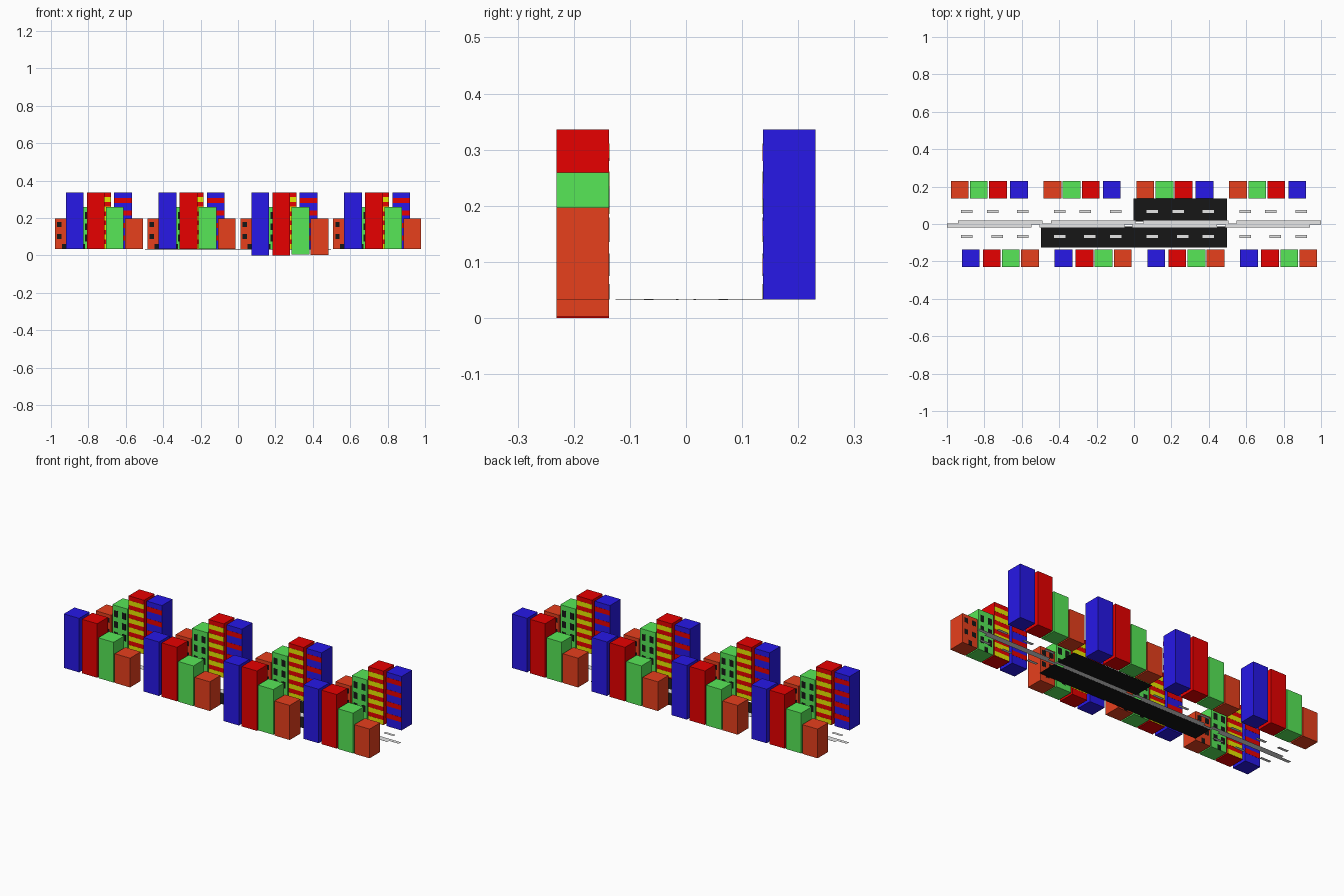
import bpy, bmesh

if "Cube" in bpy.data.objects:
    bpy.data.objects.remove(bpy.data.objects["Cube"])


def material(name, r, g, b):
    m = bpy.data.materials.new(name)
    m.diffuse_color = (r, g, b, 1)
    m.use_nodes = True
    m.node_tree.nodes["Principled BSDF"].inputs["Base Color"].default_value = m.diffuse_color
    return m


MATS = {
    "orange": material("brick orange", 0.8, 0.05, 0.012),
    "green": material("leaf green", 0.095, 0.8, 0.095),
    "red": material("bright red", 0.8, 0.0, 0.0),
    "blue": material("deep blue", 0.02, 0.009, 0.8),
    "yellow": material("yellow", 0.8, 0.8, 0.0),
    "black": material("asphalt black", 0.008, 0.008, 0.008),
    "grey": material("light grey", 0.8, 0.8, 0.8),
}


def build(name, boxes, cx, side):
    """Boxes (colour, x0, x1, y0, y1, z0, z1) in a tile; side -1 turns them by 180 degrees."""
    mesh = bpy.data.meshes.new(name)
    used = list(dict.fromkeys(b[0] for b in boxes))
    for c in used:
        mesh.materials.append(MATS[c])
    bm = bmesh.new()
    for c, x0, x1, y0, y1, z0, z1 in boxes:
        verts = bmesh.ops.create_cube(bm, size=1)["verts"]
        for v in verts:
            v.co = (cx + side * (x0 + (v.co.x + 0.5) * (x1 - x0)),
                    side * (y0 + (v.co.y + 0.5) * (y1 - y0)),
                    z0 + (v.co.z + 0.5) * (z1 - z0))
        for f in {f for v in verts for f in v.link_faces}:
            f.material_index = used.index(c)
    bm.to_mesh(mesh)
    bm.free()
    obj = bpy.data.objects.new(name, mesh)
    bpy.context.collection.objects.link(obj)


W, Y0, Y1 = 0.095, 0.137, 0.231      # building width, street face and back face
G = 0.033                            # street level
PERIOD = 0.496
COLS = ((0.011, 0.035), (0.060, 0.084))


def plate(c, x, a, b, z0, z1):
    """Thin painted plate on the street face."""
    return (c, x + a, x + b, Y0 - 0.0007, Y0 + 0.0003, z0, z1)


def windows(x, rows, h):
    out = [plate("black", x, a, b, z, z + h) for z in rows for a, b in COLS]
    return out + [plate("black", x, 0.037, 0.059, G, G + 0.028)]   # door


def stripes(c, x, first, step, n, h):
    return [plate(c, x, 0, W, first + i * step, first + i * step + h) for i in range(n)]


# name, colour, x start, roof height, lowered base, facade details
BUILDINGS = [
    ("low_house", "orange", -0.235, 0.197, 0.003,
     windows(-0.235, (0.088, 0.152), 0.027)),
    ("town_house", "green", -0.133, 0.259, 0.005,
     windows(-0.133, (0.075, 0.135, 0.195), 0.036)),
    ("striped_tower", "red", -0.031, 0.336, 0.0,
     stripes("yellow", -0.031, 0.035, 0.05, 6, 0.026)),
    ("banded_tower", "blue", 0.081, 0.336, 0.0,
     stripes("red", 0.081, 0.079, 0.067, 4, 0.027)),
]

for tile in range(4):
    cx = (tile - 1.5) * PERIOD
    for side, label in ((1, "back"), (-1, "front")):
        tag = f"{label}_{tile + 1}"
        # buildings; one front block reaches down to the ground
        for name, c, x, top, low, details in BUILDINGS:
            base = low if (tile, side) == (2, -1) else G
            build(f"{name}_{tag}", [(c, x, x + W, Y0, Y1, base, top)] + details, cx, side)
        # lane dashes
        build(f"lane_dashes_{tag}",
              [("grey", x - 0.031, x + 0.031, 0.058, 0.075, G, G + 0.0005)
               for x in (-0.15, -0.012, 0.15)], cx, side)
        # central kerb strip
        build(f"median_strip_{tag}",
              [("grey", -0.196, 0.256, -0.002, 0.018, G, G + 0.0005)], cx, side)
        # only three road slabs exist
        if (tile, side) in ((2, 1), (1, -1), (2, -1)):
            build(f"road_{tag}",
                  [("black", -0.25, 0.25, 0.013, 0.136 if side > 0 else 0.126, G - 0.0008, G - 0.0003)],
                  cx, side)
